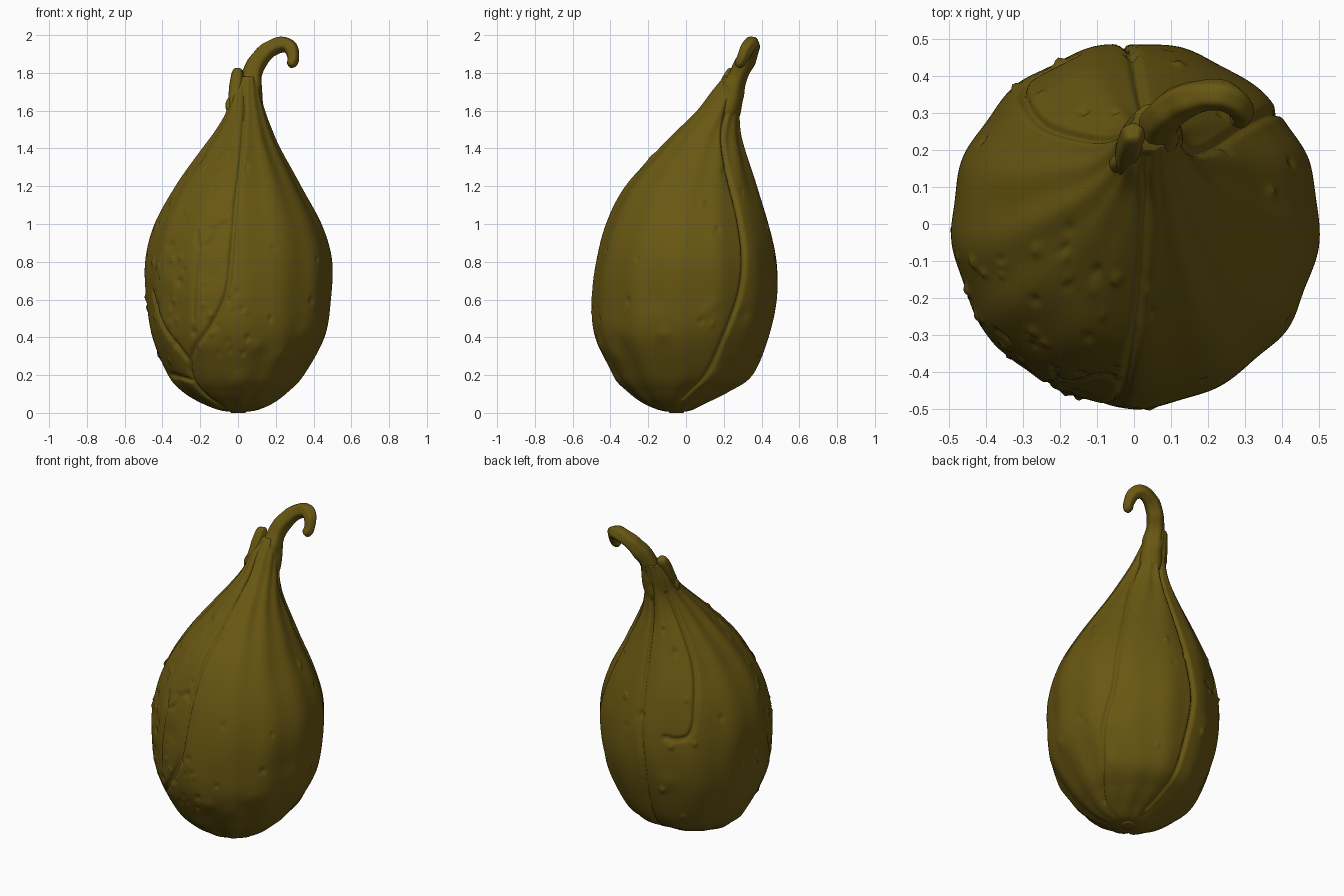
import bpy, bmesh, math, random
from mathutils import Vector, noise

if "Cube" in bpy.data.objects:
    bpy.data.objects.remove(bpy.data.objects["Cube"])

random.seed(7)
mat = bpy.data.materials.new("olive_brown")
mat.diffuse_color = (0.14, 0.095, 0.006, 1)
mat.use_nodes = True
mat.node_tree.nodes["Principled BSDF"].inputs["Base Color"].default_value = mat.diffuse_color


def spline(pts, sub):
    """Catmull-Rom through tuples of any length."""
    out = []
    for i in range(len(pts) - 1):
        a, b = pts[max(i - 1, 0)], pts[i]
        c, d = pts[i + 1], pts[min(i + 2, len(pts) - 1)]
        for k in range(sub):
            t = k / sub
            out.append(tuple(0.5 * (2*q + (r - p)*t + (2*p - 5*q + 4*r - s)*t*t
                                    + (3*q - p - 3*r + s)*t**3)
                             for p, q, r, s in zip(a, b, c, d)))
    out.append(pts[-1])
    return out


def finish(bm, name):
    bmesh.ops.recalc_face_normals(bm, faces=bm.faces)
    me = bpy.data.meshes.new(name)
    bm.to_mesh(me)
    bm.free()
    me.materials.append(mat)
    for p in me.polygons:
        p.use_smooth = True
    ob = bpy.data.objects.new(name, me)
    bpy.context.collection.objects.link(ob)
    return ob


def skin(bm, rings):
    """Join vertex rings with quads and cap both ends."""
    vs = [[bm.verts.new(p) for p in r] for r in rings]
    n = len(vs[0])
    for a, b in zip(vs, vs[1:]):
        for j in range(n):
            bm.faces.new((a[j], a[(j+1) % n], b[(j+1) % n], b[j]))
    bm.faces.new(vs[0])
    bm.faces.new(vs[-1])


# Body outline: z, x min, x max, y min, y max
outline = [
    (0.005, -.03, .03, -.08, -.02), (.015, -.10, .10, -.14, .03),
    (.05, -.19, .18, -.22, .10), (.11, -.29, .26, -.30, .22),
    (.20, -.37, .345, -.38, .35), (.40, -.455, .455, -.475, .44),
    (.60, -.485, .49, -.493, .485), (.80, -.487, .495, -.475, .48),
    (1.0, -.44, .44, -.42, .44), (1.2, -.33, .335, -.32, .375),
    (1.4, -.185, .22, -.14, .31), (1.5, -.115, .175, -.04, .288),
    (1.6, -.06, .14, .06, .287), (1.7, -.035, .115, .135, .305),
    (1.78, -.005, .10, .20, .325)]

# Grooves: width, depth, points of (azimuth in degrees, z); front is -90
grooves = [
    (.012, .020, [(-105, 1.75), (-90, 1.45), (-92, 1.1), (-95, .8), (-98, .62),
                  (-109, .45), (-129, .27), (-131, .15), (-125, .04)]),
    (.012, .018, [(-129, .27), (-137, .36), (-147, .46), (-158, .64)]),
    (.012, .018, [(-131, .17), (-146, .19), (-165, .2)]),
    (.012, .018, [(20, 1.65), (28, 1.45), (38, 1.2), (40, .95), (38, .7),
                  (32, .5), (22, .25), (10, .08)]),
    (.012, .018, [(88, 1.65), (88, 1.3), (91, .9), (95, .6), (93, .3), (90, .06)]),
    (.012, .018, [(140, 1.6), (139, 1.4), (137, 1.2), (132, 1.0), (130, .88),
                  (126, .81), (118, .79), (110, .8)]),
    (.009, .012, [(-94, .97), (-103, .99), (-109, .9), (-116, .88), (-118, .96)]),
    (.008, .010, [(-116, .88), (-118, .7), (-120, .5)])]
segs = []
for w, d, pts in grooves:
    sp = spline(pts, 4)
    segs += [(w, d, math.radians(a[0]), a[1], math.radians(b[0]), b[1])
             for a, b in zip(sp, sp[1:])]

# Warts and pits, mostly on the front left: azimuth, z, size, height
bumps = []
for i in range(95):
    az = random.gauss(-120, 32) if i < 65 else random.uniform(-180, 180)
    bumps.append((math.radians(az), random.uniform(.25, 1.4),
                  random.uniform(.009, .018), random.choice((-1, 1)) * random.uniform(.006, .014)))
for i in range(30):     # broad soft lumps low on the body
    bumps.append((random.uniform(-math.pi, math.pi), random.uniform(.12, .75),
                  random.uniform(.03, .06), random.uniform(-.008, .009)))

N = 330
rings = []
for z, x0, x1, y0, y1 in spline(outline, 15):
    cx, cy, rx, ry = (x0 + x1)/2, (y0 + y1)/2, (x1 - x0)/2, (y1 - y0)/2
    r = (rx + ry)/2
    near = [s for s in segs if min(s[3], s[5]) - .05 < z < max(s[3], s[5]) + .05]
    nb = [b for b in bumps if abs(b[1] - z) < 3*b[2]]
    fade = min(1, r / .2)
    ring = []
    for j in range(N):
        a = -math.pi + 2*math.pi*j/N
        p = Vector((math.cos(a), math.sin(a), 0))
        # soft vertical ribs and unevenness
        d = fade * (.004*math.cos(13*a + 1.5*math.sin(2*z))
                    + .007*noise.noise(Vector((p.x*3, p.y*3, z*3))))
        cut = 0
        for w, dep, a0, z0, a1, z1 in near:
            px = (a - a0 + math.pi) % (2*math.pi) - math.pi
            px, py, sx, sy = px*r, z - z0, (a1 - a0)*r, z1 - z0
            t = max(0, min(1, (px*sx + py*sy)/(sx*sx + sy*sy + 1e-9)))
            q = ((px - sx*t)**2 + (py - sy*t)**2)/(w*w)
            if q < 9:
                cut = max(cut, dep*math.exp(-q))
        for ba, bz, bs, bh in nb:
            px = ((a - ba + math.pi) % (2*math.pi) - math.pi)*r
            q = (px*px + (z - bz)**2)/(bs*bs)
            if q < 9:
                d += bh*math.exp(-q)
        d -= cut*min(1, r/.12)
        ring.append((cx + (rx + d)*p.x, cy + (ry + d)*p.y, z - (.005 if z < .006 else 0)))
    rings.append(ring)
bm = bmesh.new()
skin(bm, rings)
finish(bm, "gourd_body")


def tube(name, pts, sides=32, sub=10):
    """Rounded, slightly lumpy tube through (x, y, z, radius) points."""
    path = spline(pts, sub)
    rings, side = [], Vector((0, 1, 0))
    for i, q in enumerate(path):
        t = (Vector(path[min(i+1, len(path)-1)][:3]) - Vector(path[max(i-1, 0)][:3])).normalized()
        side = (side - t*side.dot(t)).normalized()
        up = t.cross(side)
        ring = []
        for j in range(sides):
            a = 2*math.pi*j/sides
            v = side*math.cos(a) + up*math.sin(a)
            c = Vector(q[:3])
            ring.append(c + v*q[3]*(1 + .05*math.cos(5*a) + .12*noise.noise((c + v*.05)*14)))
        rings.append(ring)
    bm = bmesh.new()
    skin(bm, rings)
    return finish(bm, name)


# Hooked stem
tube("hooked_stem", [
    (.045, .17, 1.5, .07), (.055, .215, 1.62, .075), (.066, .25, 1.72, .06),
    (.08, .285, 1.81, .052), (.12, .325, 1.885, .047), (.18, .345, 1.935, .043),
    (.24, .345, 1.953, .040), (.28, .325, 1.93, .036), (.292, .30, 1.88, .031),
    (.284, .285, 1.85, .028), (.278, .28, 1.835, .016), (.276, .278, 1.832, .003)])

# Broken stub and knob beside the stem
tube("stem_stub", [
    (.0, .10, 1.50, .03), (-.015, .15, 1.6, .036), (-.012, .195, 1.70, .036),
    (-.005, .235, 1.785, .034), (0, .25, 1.815, .024), (0, .253, 1.822, .003)])
tube("stem_knob", [(-.03, .15, 1.57, .012), (-.043, .16, 1.62, .024),
                   (-.04, .175, 1.66, .016), (-.037, .18, 1.675, .003)])
